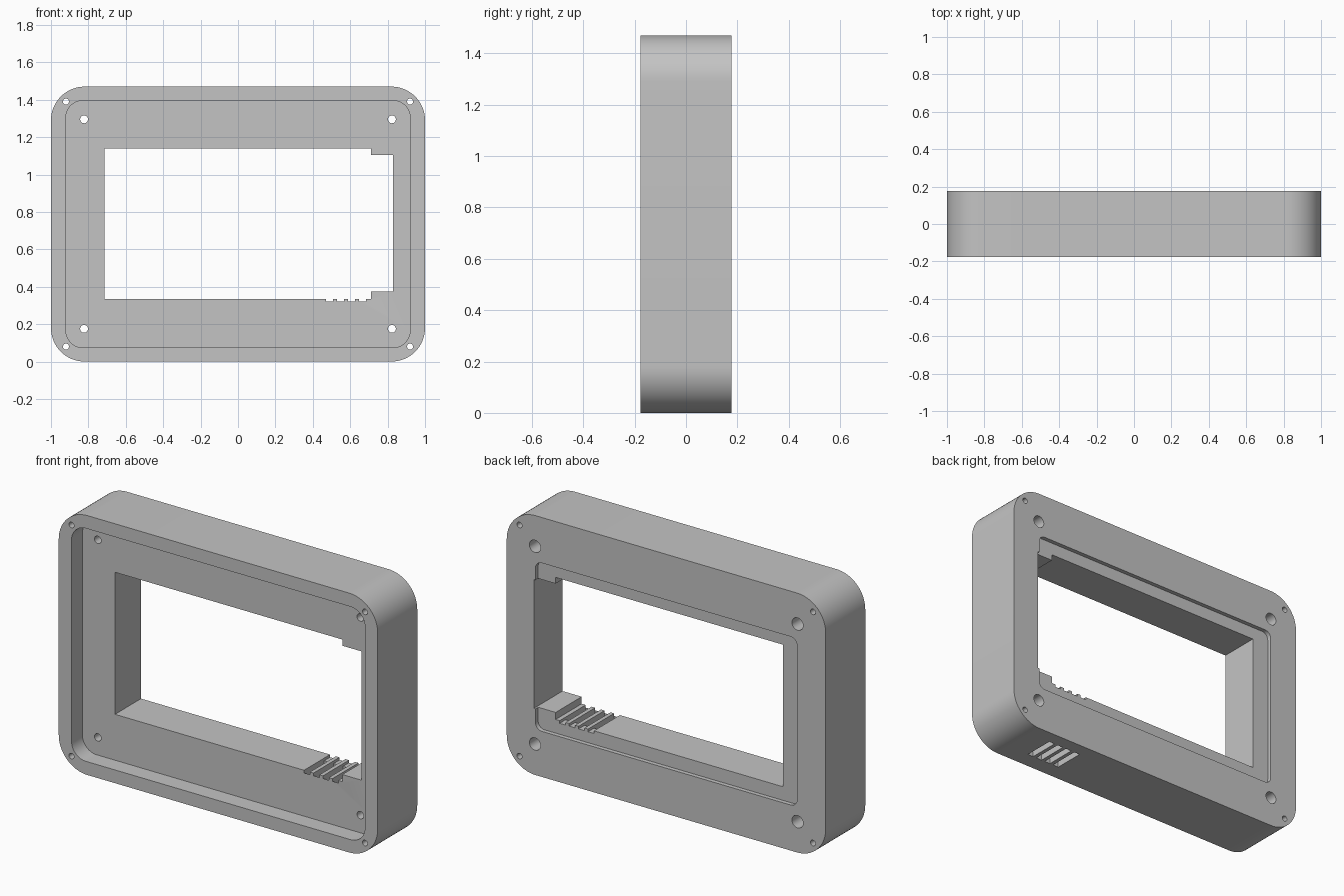
import bpy, bmesh, math

cube = bpy.data.objects.get("Cube")
if cube:
    bpy.data.objects.remove(cube, do_unlink=True)

HEIGHT = 1.47
HALF = 0.177            # half the depth of the body
FLOOR = -0.08           # plane of the front recess floor
MID = HEIGHT / 2

grey = bpy.data.materials.new("plain grey")
grey.use_nodes = True
grey.diffuse_color = (0.55, 0.55, 0.55, 1)
grey.node_tree.nodes["Principled BSDF"].inputs["Base Color"].default_value = grey.diffuse_color


def arc(cx, cz, r, start, sweep, n):
    return [(cx + r * math.cos(start + sweep * i / n),
             cz + r * math.sin(start + sweep * i / n)) for i in range(n + 1)]


def rounded(hx, hz, r, n=16):
    """Rounded rectangle centred on the body."""
    pts = []
    for k, (sx, sz) in enumerate([(1, 1), (-1, 1), (-1, -1), (1, -1)]):
        pts += arc(sx * (hx - r), MID + sz * (hz - r), r, k * math.pi / 2, math.pi / 2, n)
    return pts


def circle(cx, cz, r):
    return arc(cx, cz, r, 0, math.tau, 32)[:-1]


def box(x0, x1, z0, z1):
    return [(x0, z0), (x1, z0), (x1, z1), (x0, z1)]


def prism(name, pts, y0, y1):
    """Extrude an x-z outline along y."""
    bm = bmesh.new()
    face = bm.faces.new([bm.verts.new((x, y0, z)) for x, z in pts])
    new = bmesh.ops.extrude_face_region(bm, geom=[face])["geom"]
    bmesh.ops.translate(bm, vec=(0, y1 - y0, 0),
                        verts=[v for v in new if isinstance(v, bmesh.types.BMVert)])
    bmesh.ops.recalc_face_normals(bm, faces=bm.faces)
    mesh = bpy.data.meshes.new(name)
    bm.to_mesh(mesh)
    bm.free()
    mesh.materials.append(grey)
    obj = bpy.data.objects.new(name, mesh)
    bpy.context.collection.objects.link(obj)
    return obj


# Main rounded housing
housing = prism("housing", rounded(1, MID, 0.18), -HALF, HALF)
cutters = []


def cut(name, pts, y0, y1):
    obj = prism(name, pts, y0, y1)
    obj.hide_render = True
    mod = housing.modifiers.new(name, 'BOOLEAN')
    mod.operation = 'DIFFERENCE'
    mod.solver = 'EXACT'
    mod.object = obj
    cutters.append(obj)


# Deep front recess and shallow back recess
cut("front_recess", rounded(0.92, 0.66, 0.09), -0.3, FLOOR)
cut("back_recess", rounded(0.82, 0.477, 0.04), 0.153, 0.3)

# Window, stepped in at its left end
cut("window", [(-0.715, 0.335), (0.71, 0.335), (0.71, 0.375), (0.83, 0.375),
               (0.83, 1.105), (0.71, 1.105), (0.71, 1.14), (-0.715, 1.14)], -0.3, 0.3)

# Screw holes: small ones at the corners, counterbored ones inside
for sx in (-1, 1):
    for sz in (-1, 1):
        cut("corner_hole", circle(sx * 0.92, MID + sz * 0.655, 0.016), -0.4, 0.4)
        x, z = sx * 0.823, MID + sz * 0.56
        cut("screw_hole", circle(x, z, 0.021), -0.4, 0.4)
        cut("counterbore", circle(x, z, 0.035), 0.06, 0.4)

# Vent slots through the bottom, with shallow grooves across the sill
for i in range(4):
    x = 0.47 + i * 0.0593
    cut("vent_slot", box(x, x + 0.037, -0.1, 0.36), FLOOR, 0.1)
    cut("sill_groove", box(x, x + 0.037, 0.32, 0.37), FLOOR - 0.01, 0.4)

# Apply the cuts and remove the cutters
bpy.context.view_layer.update()
result = bpy.data.meshes.new_from_object(
    housing.evaluated_get(bpy.context.evaluated_depsgraph_get()))
housing.modifiers.clear()
housing.data = result
for obj in cutters:
    bpy.data.objects.remove(obj, do_unlink=True)

# Single material, smooth curves, sharp edges
result.materials.clear()
result.materials.append(grey)
for p in result.polygons:
    p.material_index = 0
bpy.ops.object.select_all(action='DESELECT')
housing.select_set(True)
bpy.context.view_layer.objects.active = housing
bpy.ops.object.shade_smooth_by_angle(angle=math.radians(30))
